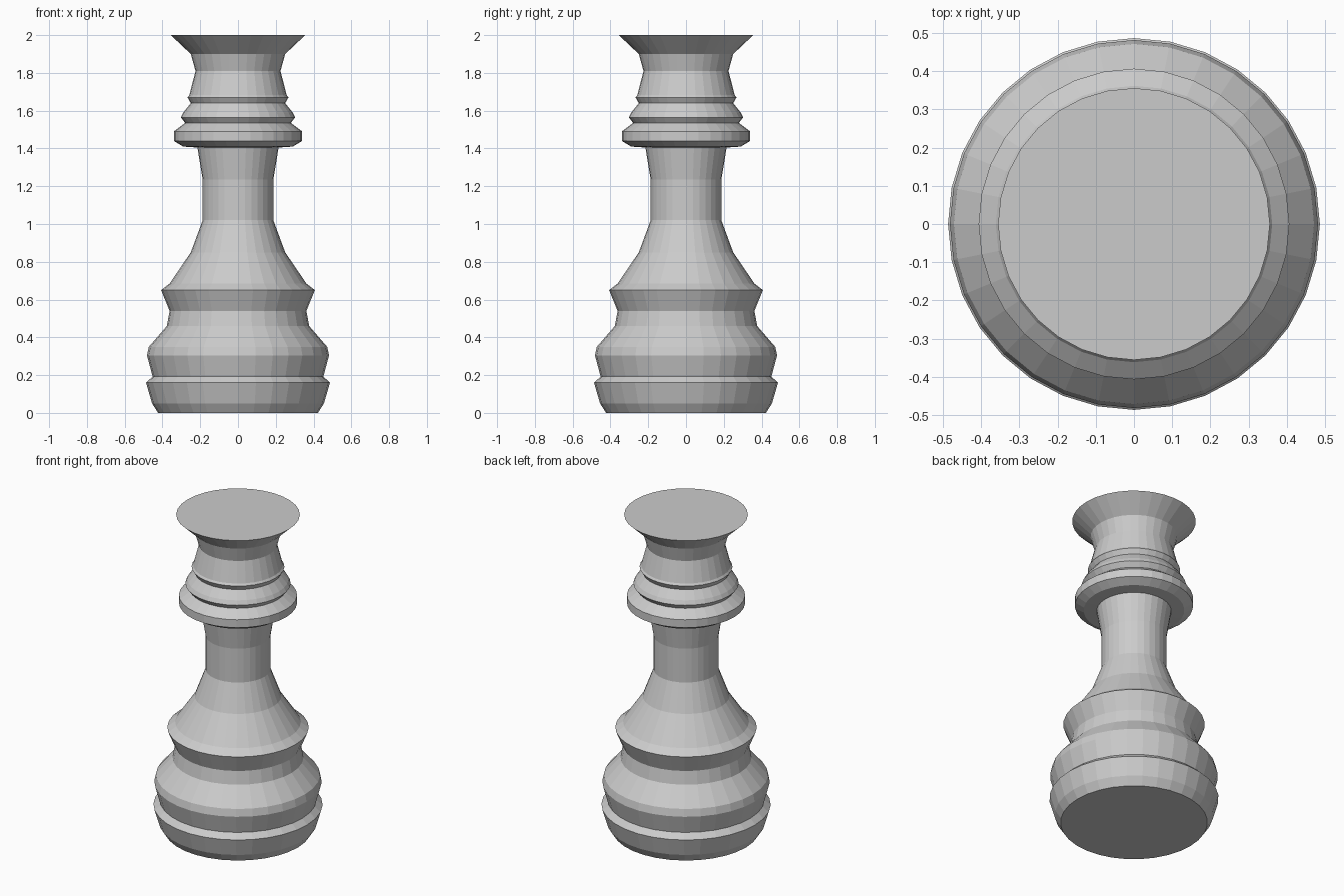
import bpy, bmesh, math

if "Cube" in bpy.data.objects:
    bpy.data.objects.remove(bpy.data.objects["Cube"])

SIDES = 32

# Turned profile from bottom to top: (radius, height)
profile = [
    (0.423, 0.0), (0.455, 0.05), (0.487, 0.16),              # foot
    (0.452, 0.192), (0.482, 0.305), (0.472, 0.35),           # lower bulge
    (0.377, 0.46), (0.362, 0.54),                            # waist
    (0.407, 0.65), (0.362, 0.685), (0.25, 0.85),             # skirt
    (0.187, 1.02), (0.187, 1.235), (0.215, 1.405),           # stem
    (0.29, 1.41), (0.34, 1.44), (0.34, 1.49),                # wide collar
    (0.28, 1.535), (0.303, 1.565), (0.29, 1.59), (0.25, 1.64),  # middle collar
    (0.267, 1.67), (0.258, 1.682), (0.225, 1.81),            # small collar
    (0.25, 1.90), (0.356, 2.0),                              # flared head
]

grey = bpy.data.materials.new("light_grey")
grey.diffuse_color = (0.6, 0.6, 0.6, 1)
grey.use_nodes = True
grey.node_tree.nodes["Principled BSDF"].inputs["Base Color"].default_value = grey.diffuse_color

bm = bmesh.new()
rings = []
for r, z in profile:
    rings.append([bm.verts.new((r * math.cos(2 * math.pi * i / SIDES),
                                r * math.sin(2 * math.pi * i / SIDES), z))
                  for i in range(SIDES)])
for a, b in zip(rings, rings[1:]):
    for i in range(SIDES):
        j = (i + 1) % SIDES
        bm.faces.new((a[i], a[j], b[j], b[i]))

# Flat caps
bm.faces.new(rings[0][::-1])
bm.faces.new(rings[-1])

mesh = bpy.data.meshes.new("turned_piece")
bm.to_mesh(mesh)
bm.free()
mesh.materials.append(grey)
bpy.context.collection.objects.link(bpy.data.objects.new("turned_piece", mesh))
